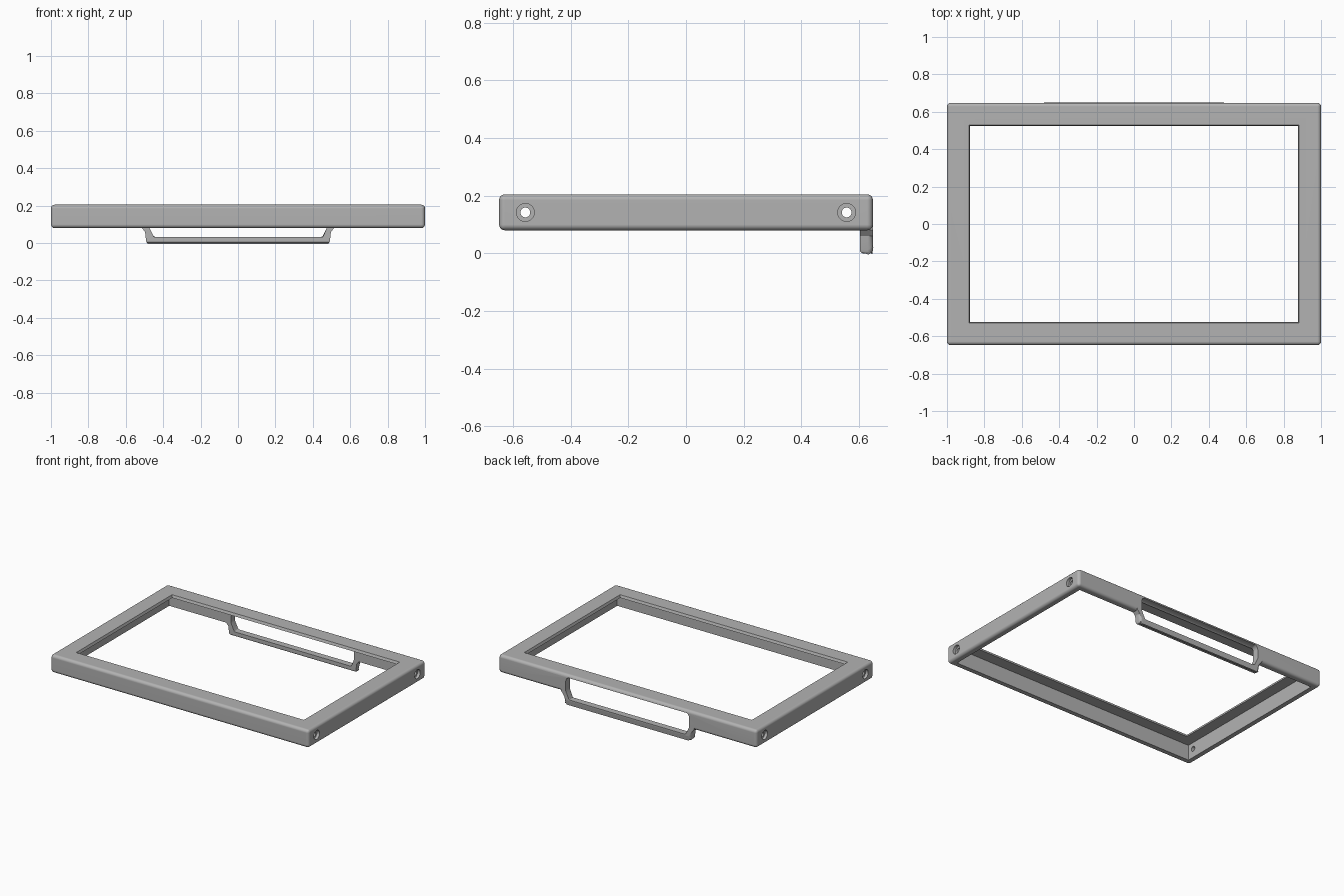
import bpy, bmesh, math
from mathutils import Matrix

if "Cube" in bpy.data.objects:
    bpy.data.objects.remove(bpy.data.objects["Cube"], do_unlink=True)

HALF_Y, BOTTOM, TOP = 0.648, 0.08, 0.205
WALL, LIP_Z = 0.045, 0.187

grey = bpy.data.materials.new("plain grey")
grey.use_nodes = True
colour = (0.45, 0.45, 0.45, 1)
grey.diffuse_color = colour
grey.node_tree.nodes["Principled BSDF"].inputs["Base Color"].default_value = colour


def make(name, bm):
    bmesh.ops.recalc_face_normals(bm, faces=bm.faces)
    mesh = bpy.data.meshes.new(name)
    bm.to_mesh(mesh)
    bm.free()
    obj = bpy.data.objects.new(name, mesh)
    mesh.materials.append(grey)
    bpy.context.collection.objects.link(obj)
    return obj


def bevel(bm, edges, radius, segments=5):
    bmesh.ops.bevel(bm, geom=list(edges), offset=radius, segments=segments,
                    profile=0.5, affect='EDGES')


def loft(lower, upper):
    """Solid between two matching outlines."""
    bm = bmesh.new()
    a = [bm.verts.new(p) for p in lower]
    b = [bm.verts.new(p) for p in upper]
    bm.faces.new(a)
    bm.faces.new(b)
    for i in range(len(a)):
        j = (i + 1) % len(a)
        bm.faces.new((a[i], a[j], b[j], b[i]))
    return bm


def rect(x, y, z):
    return [(-x, -y, z), (x, -y, z), (x, y, z), (-x, y, z)]


def mirrored_prism(half, y0, y1):
    """Extrude a left-right symmetric (x, z) outline along y."""
    outline = half + [(-x, z) for x, z in reversed(half)]
    return loft([(x, y0, z) for x, z in outline], [(x, y1, z) for x, z in outline])


def along_y(bm, x, z):
    """Edges running along y at the mirrored positions x, z."""
    return [e for e in bm.edges
            if all(abs(abs(v.co.x) - x) < 1e-4 and abs(v.co.z - z) < 1e-4 for v in e.verts)]


def combine(target, other, operation):
    mod = target.modifiers.new("combine", 'BOOLEAN')
    mod.operation, mod.solver, mod.object = operation, 'EXACT', other
    bpy.context.view_layer.objects.active = target
    bpy.ops.object.modifier_apply(modifier=mod.name)
    bpy.data.objects.remove(other, do_unlink=True)


# Rounded outer body of the frame
bm = loft(rect(1, HALF_Y, BOTTOM), rect(1, HALF_Y, TOP))
bevel(bm, bm.edges, 0.02)
frame = make("handled_frame", bm)

# Hollow underside, leaving side walls and a thin top lip
combine(frame, make("hollow_cutter", loft(
    rect(1 - WALL, HALF_Y - WALL, 0), rect(1 - WALL, HALF_Y - WALL, LIP_Z))), 'DIFFERENCE')

# Window with sloping edges
combine(frame, make("window_cutter", loft(
    rect(0.868, 0.516, LIP_Z - 0.02), rect(0.886, 0.534, TOP + 0.01))), 'DIFFERENCE')

# Carry handle below the back wall, rounded on its outer lower edge
bm = mirrored_prism([(0.49, 0), (0.497, 0.06), (0.515, 0.082), (0.515, 0.12)],
                    HALF_Y - WALL, HALF_Y)
bevel(bm, along_y(bm, 0.49, 0), 0.012)
back_low = [e for e in bm.edges
            if all(v.co.y > HALF_Y - 0.001 and v.co.z < 0.07 for v in e.verts)]
bevel(bm, back_low, 0.018)
combine(frame, make("handle", bm), 'UNION')

# Finger slot through the handle and the back wall
bm = mirrored_prism([(0.45, 0.033), (0.478, 0.09), (0.478, LIP_Z)],
                    HALF_Y - WALL - 0.01, HALF_Y + 0.02)
bevel(bm, along_y(bm, 0.478, LIP_Z), 0.03)
bevel(bm, along_y(bm, 0.45, 0.033), 0.01)
combine(frame, make("slot_cutter", bm), 'DIFFERENCE')

# Stepped screw holes near both ends of the side walls
for side in (-1, 1):
    for y in (-0.557, 0.557):
        for radius, depth in ((0.017, 0.2), (0.031, 0.04)):
            bm = bmesh.new()
            bmesh.ops.create_cone(
                bm, cap_ends=True, segments=32, radius1=radius, radius2=radius, depth=depth,
                matrix=Matrix.Translation((side, y, 0.142)) @ Matrix.Rotation(math.pi / 2, 4, 'Y'))
            combine(frame, make("hole_cutter", bm), 'DIFFERENCE')

# Smooth roundings with crisp edges
bpy.ops.object.select_all(action='DESELECT')
frame.select_set(True)
bpy.context.view_layer.objects.active = frame
bpy.ops.object.shade_smooth_by_angle(angle=math.radians(30))
normals = frame.modifiers.new("flat face normals", 'WEIGHTED_NORMAL')
normals.keep_sharp = True
